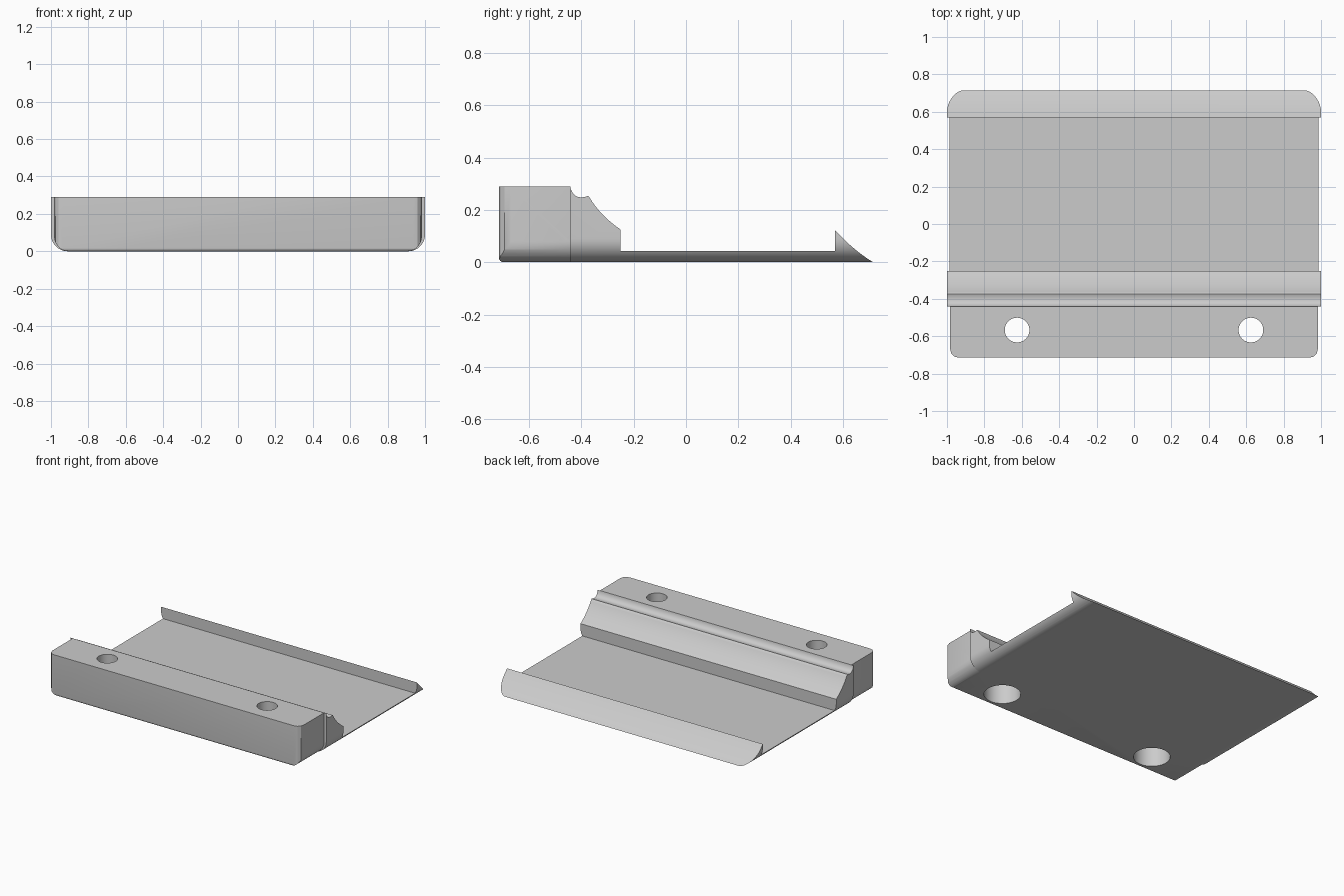
import bpy, bmesh, math
from mathutils import Vector

cube = bpy.data.objects.get("Cube")
if cube:
    bpy.data.objects.remove(cube, do_unlink=True)

grey = bpy.data.materials.new("light grey")
grey.use_nodes = True
GREY = (0.6, 0.6, 0.6, 1)
grey.diffuse_color = GREY
grey.node_tree.nodes["Principled BSDF"].inputs["Base Color"].default_value = GREY


def prism(name, points, axis, low, high):
    """Extrude a closed outline along one axis."""
    place = {"x": lambda p: (low, p[0], p[1]),
             "y": lambda p: (p[0], low, p[1]),
             "z": lambda p: (p[0], p[1], low)}[axis]
    bm = bmesh.new()
    face = bm.faces.new([bm.verts.new(place(p)) for p in points])
    out = bmesh.ops.extrude_face_region(bm, geom=[face])
    step = Vector([(high - low) * (axis == a) for a in "xyz"])
    bmesh.ops.translate(bm, vec=step, verts=[v for v in out["geom"] if isinstance(v, bmesh.types.BMVert)])
    bmesh.ops.recalc_face_normals(bm, faces=bm.faces)
    mesh = bpy.data.meshes.new(name)
    bm.to_mesh(mesh)
    bm.free()
    mesh.materials.append(grey)
    obj = bpy.data.objects.new(name, mesh)
    bpy.context.collection.objects.link(obj)
    return obj


def combine(target, other, operation):
    """Apply a boolean and discard the second shape."""
    mod = target.modifiers.new(operation.lower(), "BOOLEAN")
    mod.operation, mod.object, mod.solver = operation, other, "EXACT"
    bpy.ops.object.select_all(action="DESELECT")
    bpy.context.view_layer.objects.active = target
    target.select_set(True)
    bpy.ops.object.modifier_apply(modifier=mod.name)
    bpy.data.objects.remove(other, do_unlink=True)


def arc(cx, cy, r, start, end, steps):
    angles = [math.radians(start + (end - start) * i / steps) for i in range(steps + 1)]
    return [(cx + r * math.cos(a), cy + r * math.sin(a)) for a in angles]


def curve(a, b, c, steps=12):
    """Quadratic curve from a to c pulled towards b."""
    a, b, c = map(Vector, (a, b, c))
    ts = [i / steps for i in range(steps + 1)]
    return [tuple(a * (1 - t) ** 2 + b * 2 * t * (1 - t) + c * t * t) for t in ts]


def rounded_section(half, radius, y0, y1):
    """Cross-section with rounded lower corners, running front to back."""
    right = arc(half - radius, radius, radius, -90, 0, 12) + [(half, 0.4)]
    return prism("section", right + [(-x, z) for x, z in reversed(right)], "y", y0, y1)


FRONT, SEAM, BACK, TOP = -0.715, -0.442, 0.715, 0.29

# Tray with grooved rest, flat floor and rear lip
tray_profile = ([(SEAM, 0), (SEAM, TOP)]
                + curve((-0.44, 0.28), (-0.425, 0.235), (-0.375, 0.253))
                + curve((-0.37, 0.25), (-0.33, 0.18), (-0.25, 0.125))
                + [(-0.25, 0.042), (0.57, 0.042)]
                + curve((0.57, 0.122), (0.64, 0.045), (BACK, 0)))
tray = prism("mounting_tray", tray_profile, "x", -1.1, 1.1)
combine(tray, rounded_section(1.0, 0.09, -0.8, 0.8), "INTERSECT")

# Front bar, slightly narrower, with softened front corners
bar_profile = [(SEAM, 0), (SEAM, TOP), (FRONT, TOP)] + arc(FRONT + 0.018, 0.018, 0.018, 180, 270, 4)
bar = prism("front_bar", bar_profile, "x", -1.1, 1.1)
combine(bar, rounded_section(0.983, 0.08, -0.8, -0.3), "INTERSECT")
corner = arc(0.983 - 0.045, FRONT + 0.045, 0.045, -90, 0, 3) + [(0.983, 0)]
plan = prism("plan", corner + [(-x, y) for x, y in reversed(corner)], "z", -0.1, 0.5)
combine(bar, plan, "INTERSECT")

# Stepped screw holes
for side in (-1, 1):
    for radius, low, high in ((0.066, -0.1, 0.5), (0.118, -0.1, 0.18)):
        hole = prism("hole", arc(side * 0.625, -0.567, radius, 0, 352.5, 47), "z", low, high)
        combine(bar, hole, "DIFFERENCE")

# Fuse into one solid
combine(tray, bar, "UNION")
bpy.ops.object.shade_smooth_by_angle(angle=math.radians(30))
